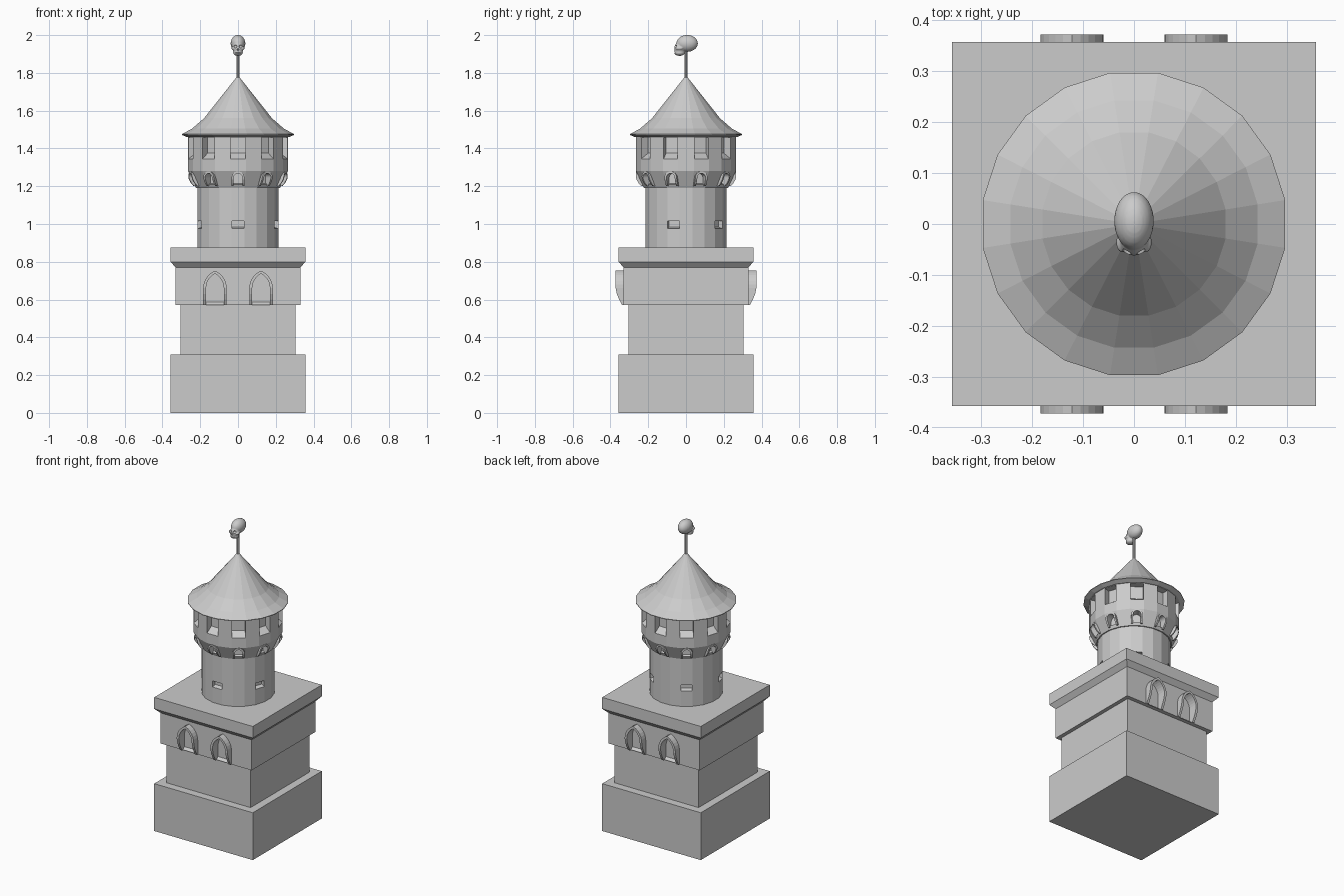
import bpy, bmesh, math
from mathutils import Vector, Matrix

if "Cube" in bpy.data.objects:
    bpy.data.objects.remove(bpy.data.objects["Cube"])


def make(name, bm):
    bmesh.ops.remove_doubles(bm, verts=bm.verts, dist=1e-5)
    bmesh.ops.recalc_face_normals(bm, faces=bm.faces)
    me = bpy.data.meshes.new(name)
    bm.to_mesh(me)
    bm.free()
    ob = bpy.data.objects.new(name, me)
    bpy.context.collection.objects.link(ob)
    return ob


def loft(bm, rings):
    """Skin closed rings of equal length and cap both ends."""
    vs = [[bm.verts.new(p) for p in r] for r in rings]
    n = len(vs[0])
    for a, b in zip(vs, vs[1:]):
        for i in range(n):
            j = (i + 1) % n
            bm.faces.new((a[i], a[j], b[j], b[i]))
    bm.faces.new(vs[0])
    bm.faces.new(vs[-1])


def lathe(name, profile, sides):
    """Polygonal turning; radii are measured to the flat faces."""
    bm = bmesh.new()
    k = 1 / math.cos(math.pi / sides)
    angs = [math.pi * (2 * i + 1) / sides for i in range(sides)]
    loft(bm, [[(r * k * math.cos(a), r * k * math.sin(a), z) for a in angs]
              for r, z in profile])
    return make(name, bm)


def place(u, d, z, deg):
    """u across, d outwards, on a wall facing the given angle."""
    a = math.radians(deg)
    return Vector((d * math.cos(a) - u * math.sin(a),
                   d * math.sin(a) + u * math.cos(a), z))


def outline(w, z0, z1, h, legs=()):
    """Opening outline from bottom left to bottom right; h is arch rise."""
    right = [(w, z) for z in (z0, *legs)]
    if h:
        R = (w * w + h * h) / (2 * w)
        end = math.acos((R - w) / R)
        right += [(w - R + R * math.cos(end * i / 6), z1 + R * math.sin(end * i / 6))
                  for i in range(7)]
    else:
        right.append((w, z1))
    left = [(-u, z) for u, z in right]
    if h:
        left.pop()
    return left + right[::-1]


def recess(bm, line, wall, back, rise, deg, shift=0):
    """Cutter with a sill that climbs towards the back."""
    z0 = line[0][1]
    loft(bm, [[place(u + shift, d, z + (up if z == z0 else 0), deg) for u, z in line]
              for d, up in ((wall + .06, 0), (wall, 0), (back, rise))])


def frame(bm, outer, inner, back, front, deg, shift=0):
    """Raised arch surround whose legs taper into the wall."""
    loft(bm, [[place(a + shift, back, za, deg), place(a + shift, front(za), za, deg),
               place(b + shift, front(za), zb, deg), place(b + shift, back, zb, deg)]
              for (a, za), (b, zb) in zip(outer, inner)])


def cut(ob, bm):
    cutter = make("cutter", bm)
    cutter.hide_render = True
    m = ob.modifiers.new("cut", 'BOOLEAN')
    m.operation, m.solver, m.object = 'DIFFERENCE', 'EXACT', cutter
    bpy.context.view_layer.objects.active = ob
    bpy.ops.object.modifier_apply(modifier=m.name)
    bpy.data.objects.remove(cutter)


def taper(points):
    def f(z):
        for (za, da), (zb, db) in zip(points, points[1:]):
            if z <= zb:
                return da + (db - da) * max(0, z - za) / (zb - za)
        return points[-1][1]
    return f


# Square stepped base with cornice
base = lathe("square_base", [(.357, 0), (.357, .31), (.305, .31), (.305, .57), (.33, .57),
                             (.33, .77), (.357, .80), (.357, .875)], 4)

# Pointed arches on front and back
cuts, frames = bmesh.new(), bmesh.new()
depth = taper([(.57, .338), (.60, .354), (.63, .366), (.66, .372)])
legs = (.60, .63)
out_big = outline(.062, .57, .66, .093, legs)
in_big = outline(.047, .57, .66, .077, legs)
for deg in (-90, 90):
    for x in (-.122, .122):
        recess(cuts, outline(.047, .572, .66, .077), .33, .313, .014, deg, x)
        frame(frames, out_big, in_big, .322, depth, deg, x)
cut(base, cuts)
make("pointed_arch_frames", frames)

# Round tower with five slits
tower = lathe("round_tower", [(.215, .87), (.215, 1.2)], 20)
cuts = bmesh.new()
for i in range(5):
    recess(cuts, outline(.033, .975, 1.015, 0), .215, .19, .008, -90 + 72 * i)
cut(tower, cuts)

# Flared gallery: ten openings above ten small arches
gallery = lathe("gallery", [(.222, 1.19), (.264, 1.28), (.264, 1.465)], 20)
cuts, frames = bmesh.new(), bmesh.new()
depth = taper([(1.20, .236), (1.215, .25), (1.235, .262), (1.25, .266)])
out_small = outline(.034, 1.20, 1.245, .034, (1.215, 1.235))
in_small = outline(.023, 1.20, 1.245, .023, (1.215, 1.235))
for i in range(10):
    deg = -90 + 36 * i
    recess(cuts, outline(.039, 1.345, 1.457, 0), .264, .22, .03, deg)
    recess(cuts, outline(.023, 1.203, 1.245, .023), .25, .218, .012, deg)
    frame(frames, out_small, in_small, .222, depth, deg)
cut(gallery, cuts)
make("small_arch_frames", frames)

# Bell-cast conical roof and pole
lathe("roof", [(.25, 1.458), (.272, 1.46), (.297, 1.472), (.297, 1.476), (.243, 1.505),
               (.18, 1.56), (0, 1.787)], 20)
lathe("pole", [(.008, 1.76), (.008, 1.93)], 8)


# Skull finial
def blobs(items):
    bm = bmesh.new()
    for c, r in items:
        for s in ((1, -1) if c[0] else (1,)):
            m = Matrix.Translation((c[0] * s, c[1], c[2])) @ Matrix.Diagonal((*r, 1))
            bmesh.ops.create_uvsphere(bm, u_segments=24, v_segments=14, radius=1, matrix=m)
    return bm


skull = make("skull", blobs([
    ((0, .006, 1.956), (.039, .057, .0445)),      # cranium
    ((0, -.034, 1.930), (.029, .028, .034)),      # face
    ((0, -.034, 1.907), (.026, .028, .017)),      # jaw
    ((.024, -.036, 1.930), (.011, .020, .008)),   # cheekbones
]))
bpy.context.view_layer.objects.active = skull
remesh = skull.modifiers.new("blend", 'REMESH')
remesh.mode, remesh.voxel_size = 'VOXEL', .004
bpy.ops.object.modifier_apply(modifier=remesh.name)
cut(skull, blobs([
    ((.0145, -.060, 1.941), (.0095, .016, .009)),  # eye sockets
    ((0, -.064, 1.923), (.005, .010, .007)),       # nose
    ((0, -.060, 1.907), (.021, .010, .002)),       # mouth line
]))
bpy.ops.object.select_all(action='DESELECT')
skull.select_set(True)
bpy.context.view_layer.objects.active = skull
bpy.ops.object.shade_smooth_by_angle(angle=math.radians(40))
